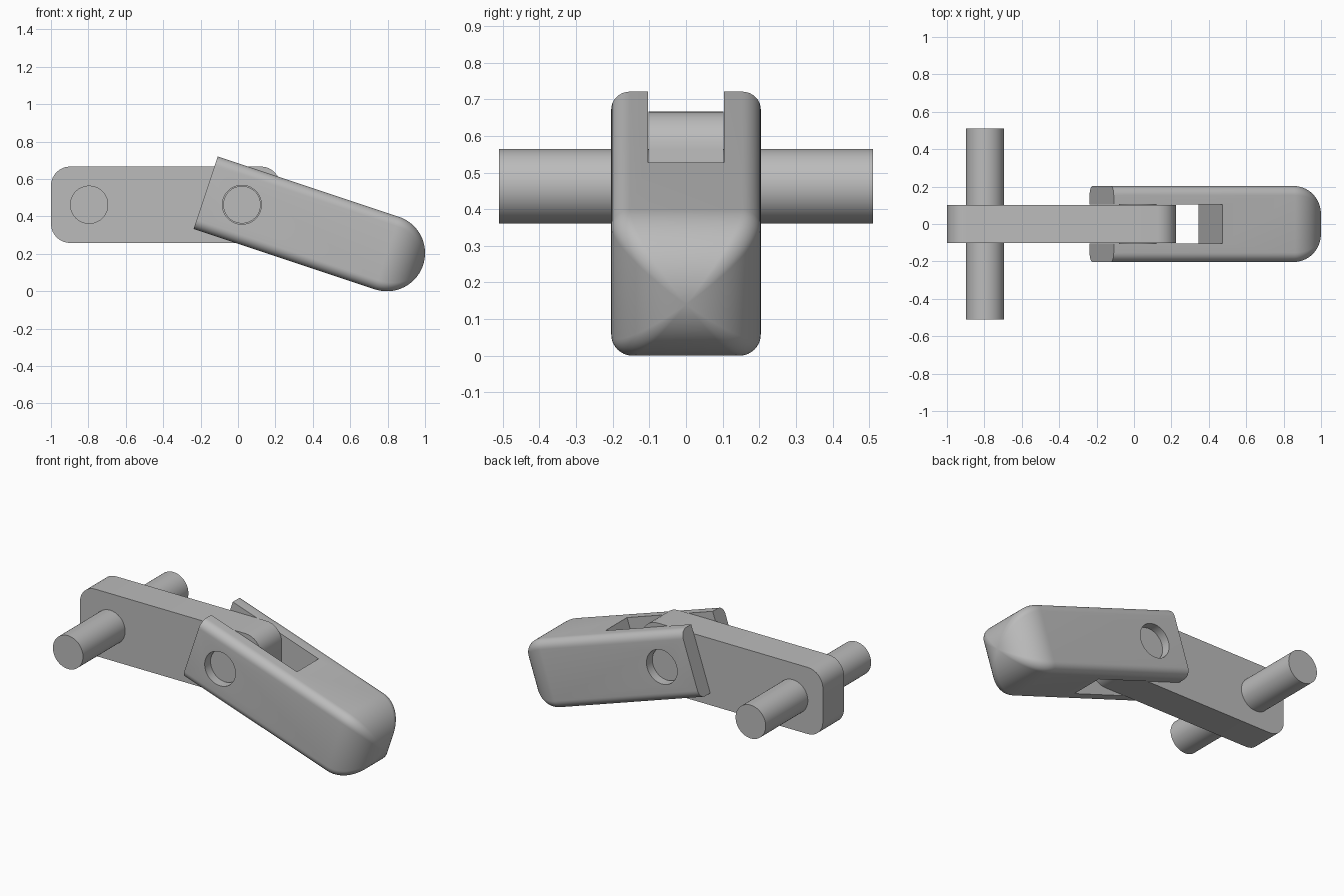
import bpy, bmesh, math
from mathutils import Matrix, Vector

if "Cube" in bpy.data.objects:
    bpy.data.objects.remove(bpy.data.objects["Cube"], do_unlink=True)

TILT = math.atan(1 / 3)                       # droop of the forked arm
K = 2 / (6 + 4 * math.cos(TILT))              # half height of both bars
PIVOT = Vector((5 * K - 1, 0, K + 4 * K * math.sin(TILT)))

grey = bpy.data.materials.new("plain grey")
grey.use_nodes = True
grey.diffuse_color = (0.5, 0.5, 0.5, 1)
grey.node_tree.nodes["Principled BSDF"].inputs["Base Color"].default_value = (0.5, 0.5, 0.5, 1)


def add(name, bm, matrix):
    bmesh.ops.recalc_face_normals(bm, faces=bm.faces)
    mesh = bpy.data.meshes.new(name)
    bm.to_mesh(mesh)
    bm.free()
    mesh.materials.append(grey)
    obj = bpy.data.objects.new(name, mesh)
    obj.matrix_world = matrix
    bpy.context.collection.objects.link(obj)
    return obj


def select(obj):
    bpy.ops.object.select_all(action="DESELECT")
    obj.select_set(True)
    bpy.context.view_layer.objects.active = obj


def smooth(obj):
    select(obj)
    bpy.ops.object.shade_smooth_by_angle(angle=math.radians(30))


def rounded_rect(x0, x1, y0, y1, r, steps=8):
    """Outline of a rectangle with four round corners."""
    points = []
    corners = [(x1 - r, y1 - r), (x0 + r, y1 - r), (x0 + r, y0 + r), (x1 - r, y0 + r)]
    for i, (cx, cy) in enumerate(corners):
        for j in range(steps + 1):
            a = math.pi / 2 * (i + j / steps)
            points.append((cx + r * math.cos(a), cy + r * math.sin(a)))
    return points


def bridge(bm, a, b):
    for i in range(len(a)):
        j = (i + 1) % len(a)
        bm.faces.new((a[i], a[j], b[j], b[i]))


def cylinder(name, radius, half_length, at):
    bm = bmesh.new()
    bmesh.ops.create_cone(bm, cap_ends=True, segments=64, radius1=radius,
                          radius2=radius, depth=2 * half_length)
    return add(name, bm, Matrix.Translation(at) @ Matrix.Rotation(math.pi / 2, 4, "X"))


def cut(obj, cutter):
    cutter.hide_render = True
    mod = obj.modifiers.new("cut", "BOOLEAN")
    mod.operation = "DIFFERENCE"
    mod.solver = "EXACT"
    mod.object = cutter
    select(obj)
    bpy.ops.object.modifier_apply(modifier=mod.name)
    bpy.data.objects.remove(cutter, do_unlink=True)


# Straight link plate with rounded corners
bm = bmesh.new()
outline = rounded_rect(-5 * K, K, -K, K, K / 2)
front, back = [[bm.verts.new((x, y, z)) for x, z in outline] for y in (-K / 2, K / 2)]
bridge(bm, front, back)
bm.faces.new(front)
bm.faces.new(back)
smooth(add("link_plate", bm, Matrix.Translation(PIVOT)))

# Cross pin through the free end, short pivot pin inside the fork
smooth(cylinder("cross_pin", K / 2, 2.5 * K, PIVOT - Vector((4 * K, 0, 0))))
smooth(cylinder("pivot_pin", K * 0.49, 0.75 * K, PIVOT))

# Forked arm: rounded square section, closing along a half circle at the tip
bm = bmesh.new()
section = rounded_rect(-1, 1, -1, 1, 0.25)
STEPS = 20
stations = [(-K, K)]
for i in range(STEPS):
    a = math.pi / 2 * i / STEPS
    stations.append((4 * K + K * math.sin(a), K * math.cos(a)))
rings = [[bm.verts.new((u, h * y, h * z)) for y, z in section] for u, h in stations]
for a, b in zip(rings, rings[1:]):
    bridge(bm, a, b)
bm.faces.new(rings[0])
tip = bm.verts.new((5 * K, 0, 0))
for i, v in enumerate(rings[-1]):
    bm.faces.new((v, rings[-1][(i + 1) % len(section)], tip))
tilted = Matrix.Translation(PIVOT) @ Matrix.Rotation(TILT, 4, "Y")
arm = add("forked_arm", bm, tilted)

# Slot of the fork and the pivot hole through both cheeks
bm = bmesh.new()
bmesh.ops.create_cube(bm, size=1)
slot_shape = Matrix.Translation((0, 0, 0)) @ Matrix.Diagonal((4 * K, 1.02 * K, 4 * K, 1))
bmesh.ops.transform(bm, matrix=slot_shape, verts=bm.verts)
slot = add("slot_cutter", bm, tilted)
bpy.context.view_layer.update()
cut(arm, slot)
hole = cylinder("hole_cutter", K * 0.51, 2 * K, PIVOT)
bpy.context.view_layer.update()
cut(arm, hole)
smooth(arm)
